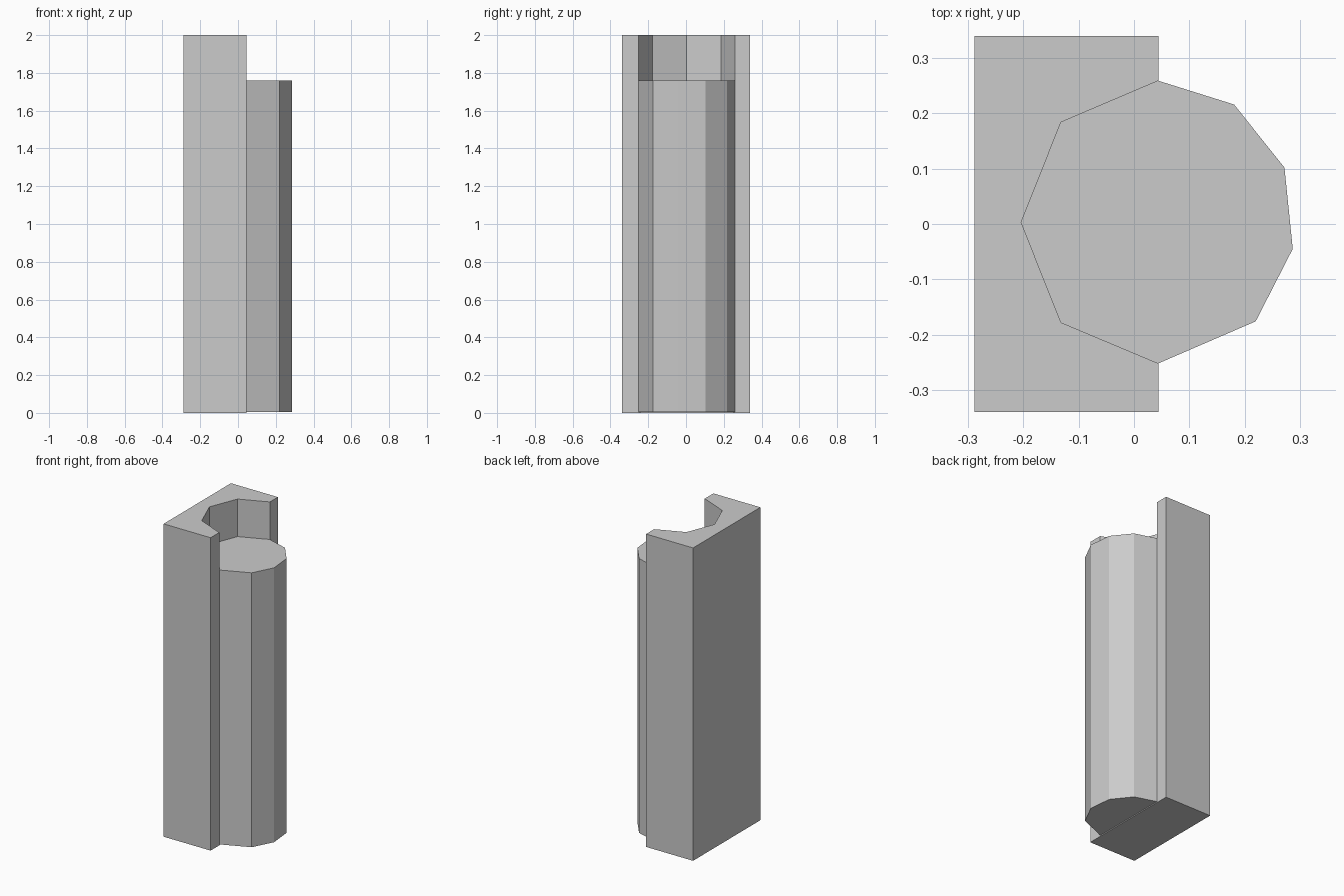
import bpy, bmesh

if "Cube" in bpy.data.objects:
    bpy.data.objects.remove(bpy.data.objects["Cube"])

LEFT, FACE, HALF_Y = -0.288, 0.044, 0.34
TOP, COLUMN_TOP = 2.0, 1.76


def prism(name, profile, z0, z1):
    """Extrude a counter-clockwise XY outline from z0 to z1."""
    bm = bmesh.new()
    base = bm.faces.new([bm.verts.new((x, y, z0)) for x, y in profile])
    ext = bmesh.ops.extrude_face_region(bm, geom=[base], use_keep_orig=True)
    verts = [g for g in ext["geom"] if isinstance(g, bmesh.types.BMVert)]
    bmesh.ops.translate(bm, verts=verts, vec=(0, 0, z1 - z0))
    bmesh.ops.recalc_face_normals(bm, faces=bm.faces)
    mesh = bpy.data.meshes.new(name)
    bm.to_mesh(mesh)
    bm.free()
    obj = bpy.data.objects.new(name, mesh)
    bpy.context.collection.objects.link(obj)
    return obj


# Rectangular backing block, full height
block = prism("backing_block", [(LEFT, -HALF_Y), (FACE, -HALF_Y),
                                (FACE, HALF_Y), (LEFT, HALF_Y)], 0, TOP)

# Faceted recess at the top of the block, above the column
recess = [(FACE, 0.259), (-0.132, 0.184), (-0.204, 0.003),
          (-0.132, -0.178), (FACE, -0.252)]
cutter = prism("recess_cutter", recess + [(0.2, -0.252), (0.2, 0.259)],
               COLUMN_TOP, TOP + 0.2)
mod = block.modifiers.new("recess", 'BOOLEAN')
mod.operation, mod.solver, mod.object = 'DIFFERENCE', 'EXACT', cutter
bpy.context.view_layer.objects.active = block
block.select_set(True)
bpy.ops.object.modifier_apply(modifier=mod.name)
bpy.data.objects.remove(cutter, do_unlink=True)

# Faceted column bulging from the block's face
prism("faceted_column", [(FACE, -0.252), (0.220, -0.176), (0.287, -0.045),
                         (0.272, 0.102), (0.181, 0.216), (FACE, 0.259)],
      0.006, COLUMN_TOP)
